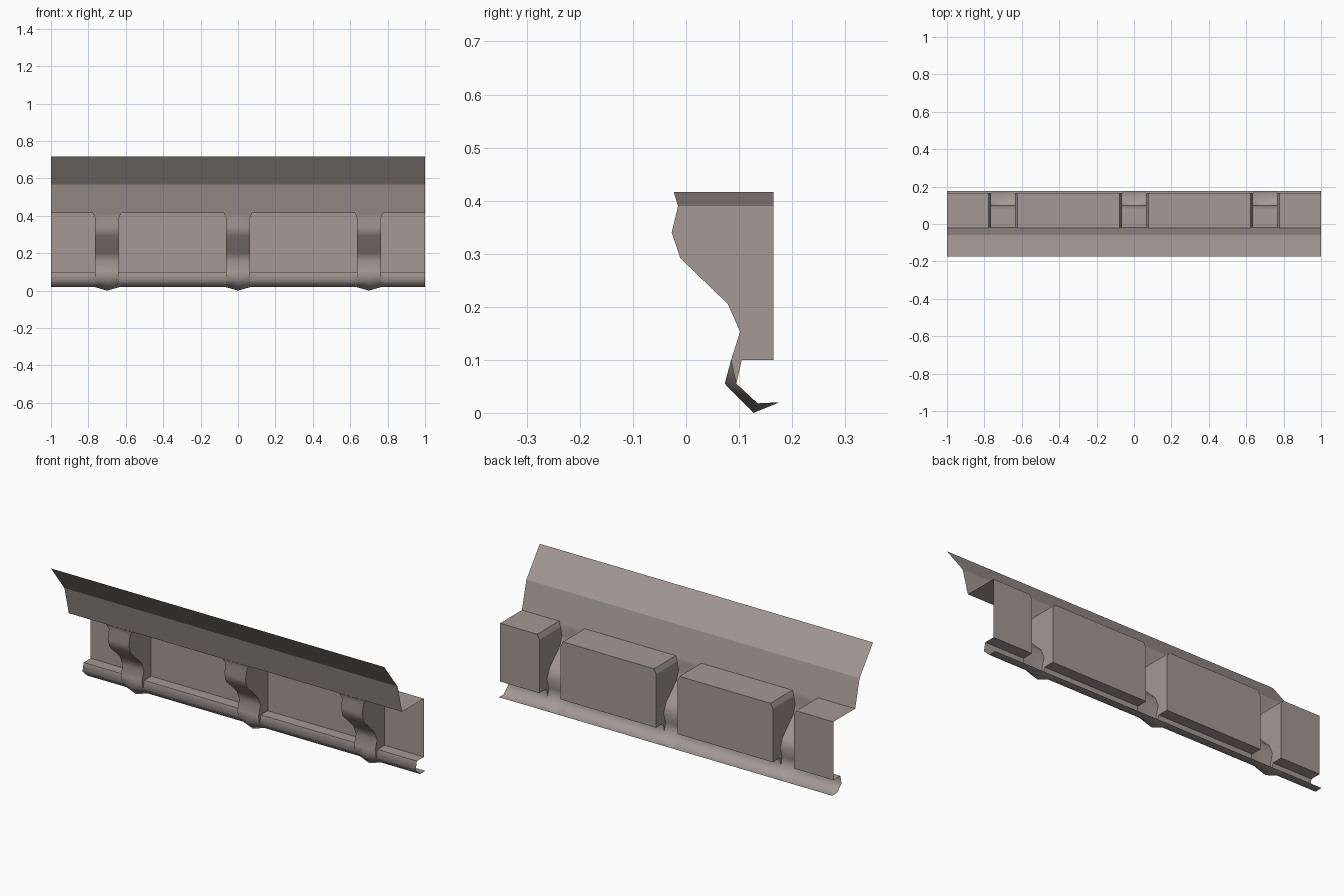
import bpy, math

if "Cube" in bpy.data.objects:
    bpy.data.objects.remove(bpy.data.objects["Cube"])

stone = bpy.data.materials.new("warm grey stone")
stone.diffuse_color = (0.36, 0.32, 0.30, 1)
stone.use_nodes = True
stone.node_tree.nodes["Principled BSDF"].inputs["Base Color"].default_value = stone.diffuse_color

CENTRES = (-0.70, 0.0, 0.70)   # bracket positions
HALF, FLARE = 0.0635, 0.077    # bracket half width, and at its flared top
BACK, TOP, NECK = 0.165, 0.416, 0.39


def make(name, verts, faces, smooth=None):
    me = bpy.data.meshes.new(name)
    me.from_pydata(verts, [], faces)
    me.materials.append(stone)
    ob = bpy.data.objects.new(name, me)
    bpy.context.collection.objects.link(ob)
    if smooth:
        bpy.ops.object.select_all(action='DESELECT')
        ob.select_set(True)
        bpy.context.view_layer.objects.active = ob
        bpy.ops.object.shade_smooth_by_angle(angle=math.radians(smooth))
    return ob


def grid(name, rows, smooth=None):
    """Skin rows of points running left to right, listed from bottom to top."""
    n = len(rows[0])
    verts = [p for r in rows for p in r]
    faces = [(i * n + j, i * n + j + 1, (i + 1) * n + j + 1, (i + 1) * n + j)
             for i in range(len(rows) - 1) for j in range(n - 1)]
    return make(name, verts, faces, smooth)


def sheet(name, profile, x0, x1, smooth=None):
    """Extrude a (y, z) profile along x."""
    return grid(name, [[(x0, y, z), (x1, y, z)] for y, z in profile], smooth)


# Leaning cornice along the top
sheet("cornice", [(-0.022, TOP), (-0.06, 0.567), (-0.175, 0.717)], -1, 1)

# Recessed bays between brackets: back panel, soffit and lower moulding
moulding = [(0.177, 0.02), (0.135, 0.018), (0.095, 0.055), (0.105, 0.1), (BACK, 0.1)]
edges = [-1] + [c + s * HALF for c in CENTRES for s in (-1, 1)] + [1]
d = FLARE - HALF
for i in range(0, len(edges), 2):
    a, b = edges[i], edges[i + 1]
    ta = a + d if i > 0 else a
    tb = b - d if i + 2 < len(edges) else b
    make("bay_panel",
         [(a, BACK, 0.1), (b, BACK, 0.1), (b, BACK, NECK), (tb, BACK, TOP),
          (ta, BACK, TOP), (a, BACK, NECK), (ta, -0.022, TOP), (tb, -0.022, TOP)],
         [(0, 1, 2, 3, 4, 5), (4, 3, 7, 6)])
    sheet("lower_moulding", moulding, a, b, 65)

# Scroll brackets: outline of the front face from top to bottom
scroll = [(-0.015, NECK), (-0.027, 0.34), (-0.011, 0.292),
          (0.079, 0.205), (0.102, 0.153), (0.085, 0.1)]
for c in CENTRES:
    # front face, bulging forward where it crosses the moulding
    rows = [[(c + k * HALF, y if k else ye, z if k == 0 else ze) if k == 0
             else (c + k * HALF, ye, ze) for k in (-1, 0, 1)]
            for (ye, ze), (y, z) in (((0.177, 0.02), (0.177, 0.02)),
                                     ((0.135, 0.018), (0.127, 0.0)),
                                     ((0.095, 0.055), (0.073, 0.055)))]
    for i, r in enumerate(rows):
        y, z = ((0.177, 0.02), (0.127, 0.0), (0.073, 0.055))[i]
        r[1] = (c, y, z)
    rows += [[(c + k * HALF, y, z) for k in (-1, 0, 1)] for y, z in reversed(scroll)]
    rows.append([(c + k * FLARE, -0.023, TOP) for k in (-1, 0, 1)])
    grid("bracket_front", rows, 65)

    # flat cheeks, with a flare at the top and a sliver meeting the moulding
    for s in (-1, 1):
        x, xf = c + s * HALF, c + s * FLARE
        outline = [(x, y, z) for y, z in scroll] + [(x, BACK, 0.1), (x, BACK, NECK)]
        n = len(outline)
        verts = outline + [(xf, -0.023, TOP), (xf, BACK, TOP),
                           (x, 0.095, 0.055), (x, 0.105, 0.1)]
        faces = [tuple(range(n)), (0, n - 1, n + 1, n), (5, n + 2, n + 3)]
        if s < 0:
            faces = [f[::-1] for f in faces]
        make("bracket_cheek", verts, faces)
